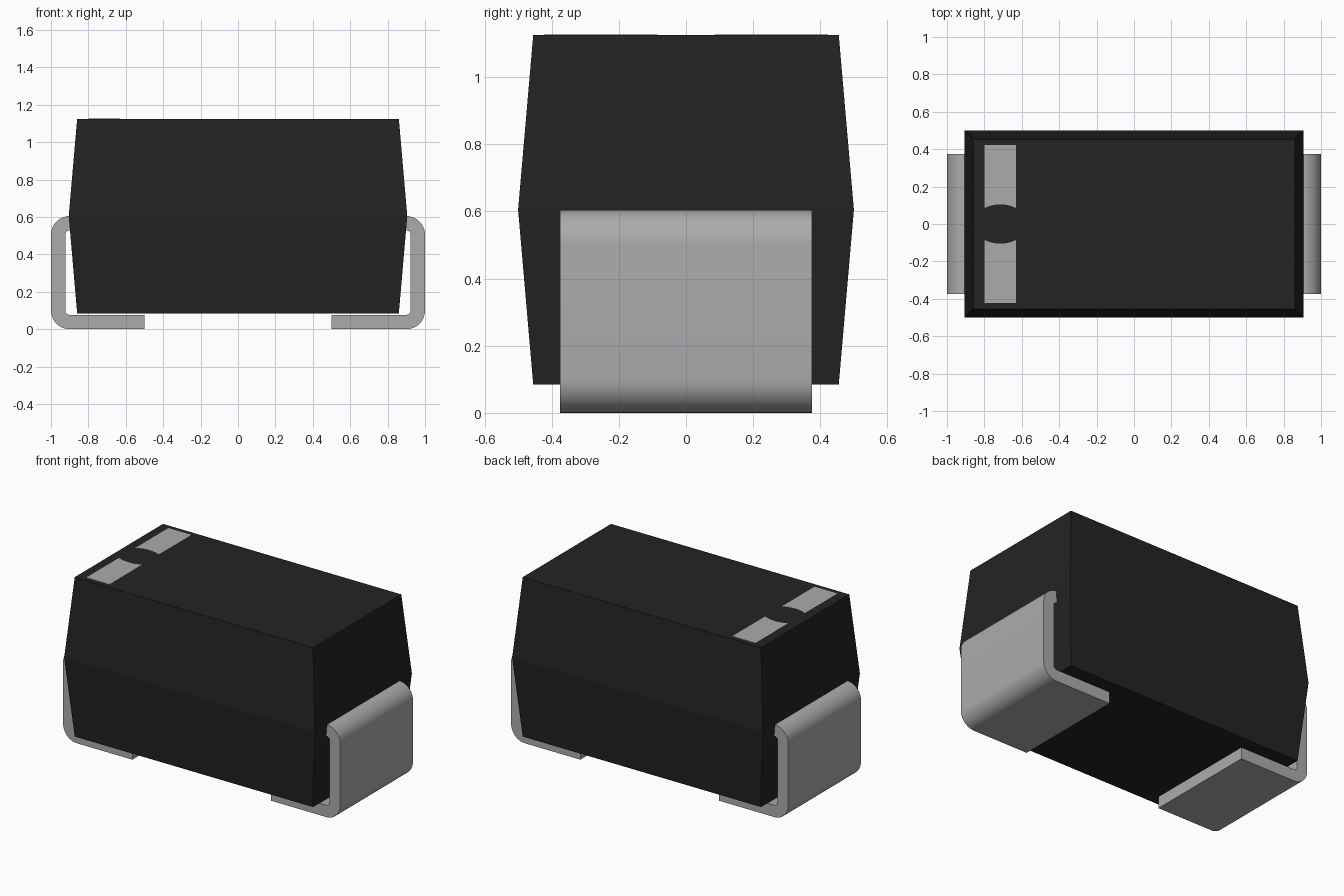
import bpy, bmesh, math
from mathutils import Vector

if "Cube" in bpy.data.objects:
    bpy.data.objects.remove(bpy.data.objects["Cube"])


def material(name, rgb):
    m = bpy.data.materials.new(name)
    m.diffuse_color = (*rgb, 1)
    m.use_nodes = True
    m.node_tree.nodes["Principled BSDF"].inputs["Base Color"].default_value = m.diffuse_color
    return m


BLACK = material("black plastic", (0.017, 0.017, 0.017))
METAL = material("grey metal", (0.41, 0.41, 0.42))
MARK = material("light grey mark", (0.41, 0.41, 0.42))


def finish(bm, name, mat):
    bmesh.ops.recalc_face_normals(bm, faces=bm.faces)
    me = bpy.data.meshes.new(name)
    bm.to_mesh(me)
    bm.free()
    me.materials.append(mat)
    ob = bpy.data.objects.new(name, me)
    bpy.context.collection.objects.link(ob)
    return ob


def smooth(ob):
    bpy.ops.object.select_all(action='DESELECT')
    ob.select_set(True)
    bpy.context.view_layer.objects.active = ob
    bpy.ops.object.shade_smooth_by_angle(angle=math.radians(30))


# Moulded body: three stacked rectangles, widest at the parting line
bm = bmesh.new()
rings = []
for z, hx, hy in ((0.085, 0.86, 0.455), (0.605, 0.905, 0.5), (1.125, 0.86, 0.455)):
    rings.append([bm.verts.new((sx * hx, sy * hy, z))
                  for sx, sy in ((-1, -1), (1, -1), (1, 1), (-1, 1))])
for a, b in zip(rings, rings[1:]):
    for i in range(4):
        j = (i + 1) % 4
        bm.faces.new((a[i], a[j], b[j], b[i]))
bm.faces.new(rings[0][::-1])
bm.faces.new(rings[-1])
finish(bm, "body", BLACK)


# Bent metal terminals: C-shaped strip with rounded bends
def arc(cx, cz, r, a0, a1, n=10):
    return [(cx + r * math.cos(math.radians(a0 + (a1 - a0) * i / n)),
             cz + r * math.sin(math.radians(a0 + (a1 - a0) * i / n)))
            for i in range(n + 1)]


def terminal(name, side):
    T, R, TOP, HALF = 0.077, 0.1, 0.605, 0.375
    r = R - T
    outer = [(0.5, 0)] + arc(1 - R, R, R, -90, 0) + arc(1 - R, TOP - R, R, 0, 90) + [(0.84, TOP)]
    inner = [(0.5, T)] + arc(1 - R, R, r, -90, 0) + arc(1 - R, TOP - R, r, 0, 90) + [(0.84, TOP - T)]
    bm = bmesh.new()
    # cross-section quads, one strip between outer and inner outline
    vo = [bm.verts.new((side * x, -HALF, z)) for x, z in outer]
    vi = [bm.verts.new((side * x, -HALF, z)) for x, z in inner]
    faces = [bm.faces.new((vo[i], vo[i + 1], vi[i + 1], vi[i])) for i in range(len(vo) - 1)]
    ext = bmesh.ops.extrude_face_region(bm, geom=faces, use_keep_orig=True)
    moved = [g for g in ext["geom"] if isinstance(g, bmesh.types.BMVert)]
    bmesh.ops.translate(bm, verts=moved, vec=Vector((0, 2 * HALF, 0)))
    smooth(finish(bm, name, METAL))


terminal("right_terminal", 1)
terminal("left_terminal", -1)


# Polarity band: two thin plates with curved inner ends
def band(name, side):
    cx, hw, rad = -0.715, 0.084, 0.19
    cy = 0.105 - rad
    pts = [(cx + hw, 0.423), (cx - hw, 0.423)]
    for i in range(13):
        dx = -hw + 2 * hw * i / 12
        pts.append((cx + dx, cy + math.sqrt(rad ** 2 - dx ** 2)))
    bm = bmesh.new()
    f = bm.faces.new([bm.verts.new((x, side * y, 1.1235)) for x, y in pts])
    ext = bmesh.ops.extrude_face_region(bm, geom=[f], use_keep_orig=True)
    moved = [g for g in ext["geom"] if isinstance(g, bmesh.types.BMVert)]
    bmesh.ops.translate(bm, verts=moved, vec=Vector((0, 0, 0.003)))
    finish(bm, name, MARK)


band("band_back", 1)
band("band_front", -1)
